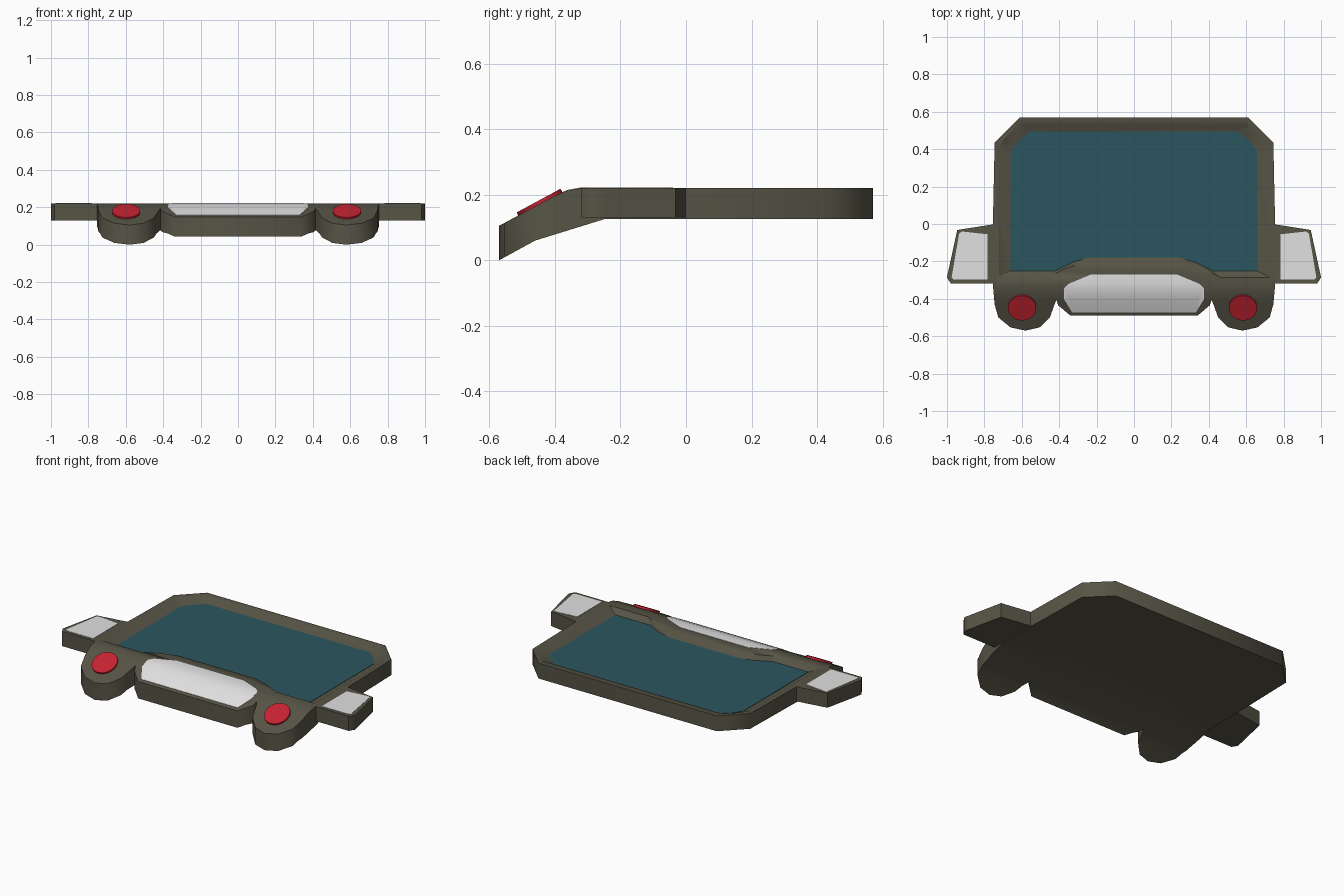
import bpy, bmesh, math

if "Cube" in bpy.data.objects:
    bpy.data.objects.remove(bpy.data.objects["Cube"])


def material(name, rgb):
    m = bpy.data.materials.new(name)
    m.diffuse_color = (*rgb, 1)
    m.use_nodes = True
    m.node_tree.nodes["Principled BSDF"].inputs["Base Color"].default_value = m.diffuse_color
    return m


OLIVE = material("olive_frame", (0.095, 0.089, 0.060))
TEAL = material("teal_panel", (0.024, 0.092, 0.116))
GREY = material("pale_grey", (0.76, 0.75, 0.76))
RED = material("red_lamp", (0.56, 0.016, 0.030))

# Side profile (y, z): flat plate whose nose curves down
TOP = [(-0.57, 0.105), (-0.40, 0.197), (-0.36, 0.213), (-0.32, 0.22), (1, 0.22)]
BOTTOM = [(-0.57, 0.0), (-0.46, 0.06), (-0.25, 0.125), (1, 0.125)]
DISH = 0.03  # depth of the shallow dish holding the main panel


def height(profile, y):
    y = max(y, profile[0][0])
    for (y0, z0), (y1, z1) in zip(profile, profile[1:]):
        if y <= y1:
            return z0 + (z1 - z0) * (y - y0) / (y1 - y0)
    return profile[-1][1]


def slab(name, outline, top, bottom, mat, flare=1.0):
    """Flat outline cut at the bend lines, extruded, then bent to the profiles."""
    bm = bmesh.new()
    bm.faces.new([bm.verts.new((x, y, 0)) for x, y in outline])
    bmesh.ops.triangulate(bm, faces=bm.faces[:])
    for cut in (-0.46, -0.40, -0.36, -0.32, -0.25):
        bmesh.ops.bisect_plane(bm, geom=bm.verts[:] + bm.edges[:] + bm.faces[:],
                               plane_co=(0, cut, 0), plane_no=(0, 1, 0))
    ext = bmesh.ops.extrude_face_region(bm, geom=bm.faces[:], use_keep_orig=True)
    upper = {g for g in ext["geom"] if isinstance(g, bmesh.types.BMVert)}
    for v in bm.verts:
        v.co.z = top(v.co.y) if v in upper else bottom(v.co.y)
        if v in upper:
            v.co.x *= flare
            v.co.y = 0.12 + (v.co.y - 0.12) * flare
    bmesh.ops.recalc_face_normals(bm, faces=bm.faces[:])
    return finish(name, bm, mat)


def finish(name, bm, mat):
    me = bpy.data.meshes.new(name)
    bm.to_mesh(me)
    bm.free()
    me.materials.append(mat)
    ob = bpy.data.objects.new(name, me)
    bpy.context.collection.objects.link(ob)
    bpy.context.view_layer.objects.active = ob
    ob.select_set(True)
    bpy.ops.object.shade_smooth_by_angle(angle=math.radians(50))
    ob.select_set(False)
    return ob


def mirrored(half):
    return half + [(-x, y) for x, y in reversed(half)]


def top(y):
    return height(TOP, y)


def bottom(y):
    return height(BOTTOM, y)


def plate_top(y):
    return top(y) + 0.002


def plate_bottom(y):
    return top(y) - 0.003


# Main frame with two rounded front lobes
frame = slab("frame", mirrored([
    (0.61, 0.57), (0.745, 0.435), (0.755, -0.02), (0.755, -0.32), (0.745, -0.43),
    (0.725, -0.50), (0.66, -0.553), (0.58, -0.57), (0.505, -0.553), (0.45, -0.50),
    (0.425, -0.43), (0.415, -0.405), (0.405, -0.435), (0.34, -0.49)]),
    top, bottom, OLIVE)

# Large teal panel lying in a shallow dish
panel = mirrored([
    (0.56, 0.495), (0.635, 0.425), (0.66, 0.38), (0.66, -0.25), (0.42, -0.25),
    (0.33, -0.205), (0.24, -0.178)])
slab("main_panel", panel, lambda y: 0.222 - DISH, lambda y: 0.217 - DISH, TEAL)
cutter = slab("dish_cutter", panel, lambda y: 0.2215, lambda y: 0.22 - DISH, OLIVE, 1.1)
cutter.hide_render = True
cutter.hide_viewport = True
cut = frame.modifiers.new("dish", 'BOOLEAN')
cut.object = cutter
cut.operation = 'DIFFERENCE'
cut.solver = 'EXACT'

# Pale panel on the nose
slab("nose_panel", mirrored([
    (0.23, -0.27), (0.35, -0.32), (0.375, -0.345), (0.375, -0.40), (0.33, -0.474)]),
    plate_top, plate_bottom, GREY)

for side, word in ((1, "right"), (-1, "left")):
    # Side wing and its pale panel
    slab(word + "_wing", [(side * x, y) for x, y in (
        (0.74, 0.0), (0.945, -0.032), (1.0, -0.285), (0.98, -0.318), (0.74, -0.318))],
        top, lambda y: 0.13, OLIVE)
    slab(word + "_wing_panel", [(side * x, y) for x, y in (
        (0.782, -0.055), (0.92, -0.04), (0.935, -0.05), (0.975, -0.285),
        (0.965, -0.298), (0.782, -0.298))], plate_top, plate_bottom, GREY)

    # Tilted red lamp on the lobe
    bm = bmesh.new()
    bmesh.ops.create_cone(bm, cap_ends=True, segments=18, radius1=0.076,
                          radius2=0.076, depth=0.02)
    lamp = finish(word + "_lamp", bm, RED)
    lamp.location = (side * 0.59 - 0.008, -0.445, 0.173)
    lamp.rotation_euler.x = math.radians(28.4)
